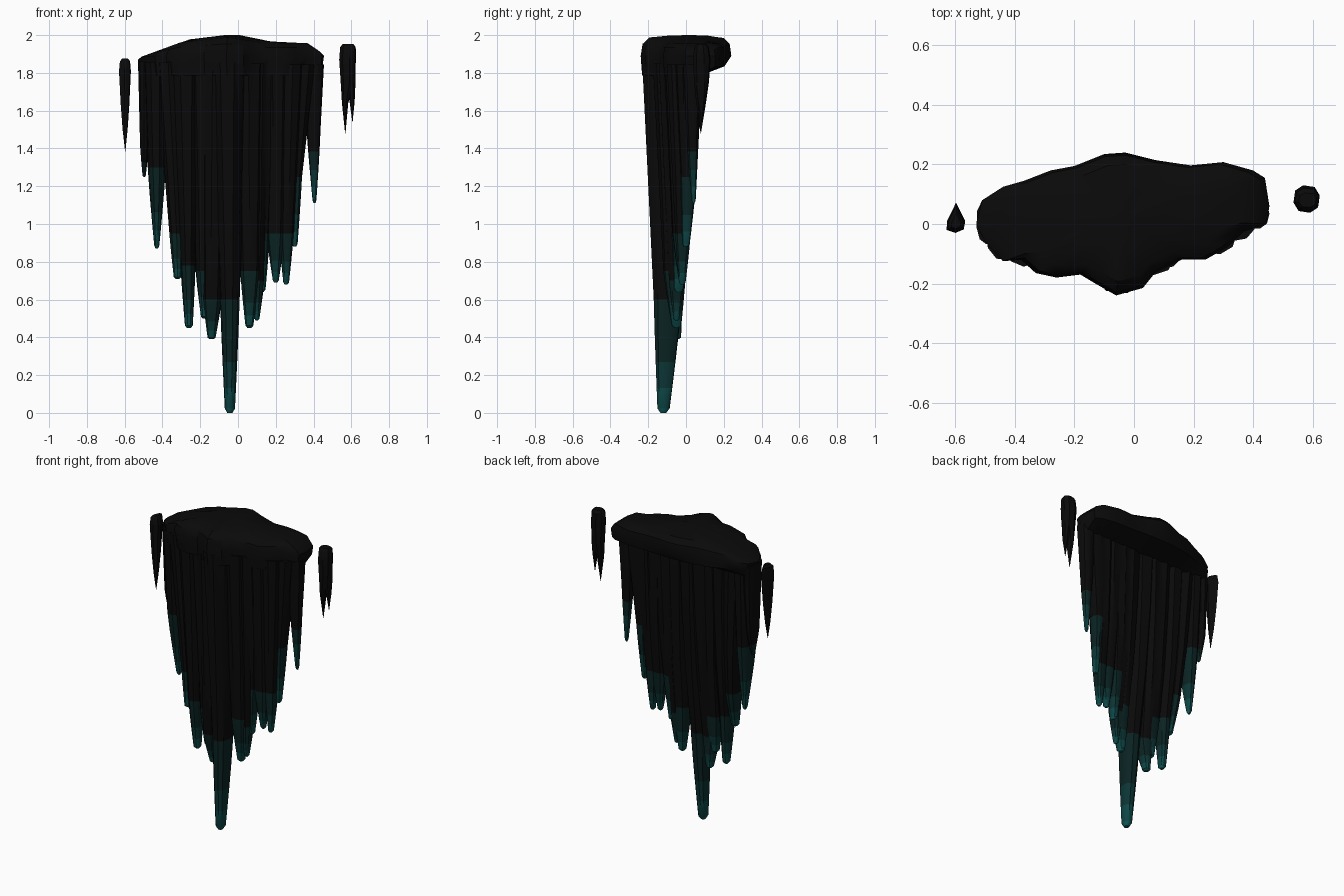
import bpy, bmesh, math

if "Cube" in bpy.data.objects:
    bpy.data.objects.remove(bpy.data.objects["Cube"])

# Shared colours: dark rock fading to teal at the tips
MATS = []
for i, k in enumerate([0, .15, .35, .65, 1]):
    m = bpy.data.materials.new("rock_dark" if i == 0 else f"teal_fade_{i}")
    m.diffuse_color = (.003 + .002 * k, .003 + .092 * k, .003 + .092 * k, 1)
    m.use_nodes = True
    m.node_tree.nodes["Principled BSDF"].inputs["Base Color"].default_value = m.diffuse_color
    MATS.append(m)


def interp(pts, v):
    if v <= pts[0][0]:
        return pts[0][1]
    for (a, p), (b, q) in zip(pts, pts[1:]):
        if v <= b:
            return p + (q - p) * (v - a) / (b - a)
    return pts[-1][1]


FRONT = [(-.53, -.02), (-.45, -.12), (-.3, -.17), (-.17, -.17), (-.05, -.24),
         (.05, -.185), (.15, -.12), (.25, -.12), (.37, -.03), (.455, 0)]
REAR = [(-.12, -.09), (.25, -.07), (.6, -.02), (.9, .02), (1.2, .055), (1.8, .085)]
TOP = [(-.53, 1.88), (-.45, 1.92), (-.3, 1.975), (-.05, 2.0), (.18, 1.965),
       (.4, 1.97), (.455, 1.91)]


def loft(name, rings, mats=None):
    """Bridge closed rings of points, capping both ends."""
    bm = bmesh.new()
    vr = [[bm.verts.new(p) for p in r] for r in rings]
    n = len(vr[0])
    for k, (a, b) in enumerate(zip(vr, vr[1:])):
        for i in range(n):
            f = bm.faces.new((a[i], a[(i + 1) % n], b[(i + 1) % n], b[i]))
            f.material_index = mats[k] if mats else 0
    bm.faces.new(vr[0])
    f = bm.faces.new(vr[-1])
    f.material_index = mats[-1] if mats else 0
    bmesh.ops.recalc_face_normals(bm, faces=bm.faces)
    me = bpy.data.meshes.new(name)
    bm.to_mesh(me)
    bm.free()
    for m in MATS:
        me.materials.append(m)
    ob = bpy.data.objects.new(name, me)
    bpy.context.scene.collection.objects.link(ob)
    return ob


def oval(x, y, z, rx, ry, n=10, turn=0.2):
    pts = []
    for i in range(n):
        a = 2 * math.pi * i / n + turn
        c, s = math.cos(a), math.sin(a)
        pts.append((x + rx * math.copysign(abs(c) ** .85, c),
                    y + ry * math.copysign(abs(s) ** .85, s), z))
    return pts


def column(i, xt, wt, zm, xm, wm, zt, xe, we, ye):
    """Hanging column: top, merging height (m) and blunt tip (e)."""
    z0 = 1.86 - .0013 * i
    rings, mats = [], []

    def span(x, z):
        f = interp(FRONT, x) * .98 + .05 * (z0 - z)
        b = max(interp(REAR, z), f + .03)
        return (f + b) / 2, (b - f) / 2
    for t in (0, .33, .67, 1):
        z = z0 + (zm - z0) * t
        x = xt + (xm - xt) * t
        cy, hd = span(xt, z)
        rings.append(oval(x, cy, z, wt + (wm - wt) * t, hd, turn=.2 + i))
        mats.append(0)
    mats[-1] = 1 if zm < 1.4 else 0
    cy, hd = span(xt, zm)
    for k, t in enumerate((.3, .55, .78, .96)):
        e = t ** 1.15
        rings.append(oval(xm + (xe - xm) * t, cy + (ye - cy) * e, zm + (zt - zm) * t,
                          wm + (we - wm) * e, hd + (we * 1.2 - hd) * e, turn=.2 + i))
        mats.append(min(k + 1, 4) if zt < 1.2 else min(k, 1))
    rings.append(oval(xe, ye, zt, we * .55, we * .6, turn=.2 + i))
    return loft(f"column_{i}", rings, mats)


def fuse(base, others, name):
    """Union all pieces into one clean mesh."""
    col = bpy.data.collections.new("pieces")
    bpy.context.scene.collection.children.link(col)
    for o in others:
        col.objects.link(o)
    mod = base.modifiers.new("union", 'BOOLEAN')
    mod.operation, mod.operand_type = 'UNION', 'COLLECTION'
    mod.collection, mod.solver = col, 'EXACT'
    dg = bpy.context.evaluated_depsgraph_get()
    me = bpy.data.meshes.new_from_object(base.evaluated_get(dg))
    base.modifiers.clear()
    base.data = me
    base.name = name
    for o in others:
        bpy.data.objects.remove(o)
    bpy.data.collections.remove(col)


# Domed ceiling slab with an overhanging rear lip
OUT = [(-.53, 0), (-.51, .08), (-.44, .125), (-.37, .145), (-.28, .18), (-.2, .195),
       (-.1, .235), (-.03, .24), (.07, .215), (.19, .197), (.3, .208), (.4, .18),
       (.44, .155), (.455, .06), (.445, 0), (.37, -.025), (.31, -.08), (.24, -.12),
       (.16, -.12), (.07, -.165), (.03, -.215), (-.06, -.24), (-.13, -.2),
       (-.18, -.17), (-.26, -.18), (-.33, -.165), (-.38, -.12), (-.44, -.125), (-.5, -.06)]
CX, CY = -.03, .02


def ring(s, zf, ymax=9.):
    r = []
    for x, y in OUT:
        x, y = CX + (x - CX) * s, CY + (y - CY) * s
        r.append((x, min(y, ymax * (1 - .2 * abs(x))), zf(x)))
    return r


slab = loft("slab", [
    ring(.97, lambda x: 1.785, .075),
    ring(.985, lambda x: 1.835, .205),
    ring(1, lambda x: min(1.89, interp(TOP, x) - .01)),
    ring(.96, lambda x: 1.88 + .62 * (interp(TOP, x) - 1.88)),
    ring(.82, lambda x: interp(TOP, x) - .012),
    ring(.45, lambda x: interp(TOP, x) - .002),
    ring(.08, lambda x: 2.0)])

# Columns: top x, half width | merge z, x, half width | tip z, x, half width, y
COLS = [
    (-.49, .04, 1.42, -.495, .024, 1.25, -.497, .008, .01),
    (-.435, .065, 1.3, -.43, .048, .87, -.43, .012, 0),
    (-.37, .07, .95, -.325, .04, .71, -.32, .02, -.06),
    (-.28, .085, .78, -.265, .04, .45, -.26, .02, -.05),
    (-.18, .085, .75, -.17, .055, .5, -.175, .02, -.06),
    (-.12, .08, .6, -.135, .05, .39, -.14, .02, -.05),
    (-.05, .1, .6, -.043, .052, 0, -.043, .026, -.12),
    (.06, .09, .75, .065, .055, .45, .06, .02, -.05),
    (.1, .08, .7, .1, .04, .49, .1, .012, -.05),
    (.14, .08, .95, .125, .045, .64, .125, .02, -.04),
    (.2, .08, .95, .2, .05, .69, .2, .014, -.02),
    (.27, .08, .95, .255, .04, .68, .255, .014, -.02),
    (.33, .08, 1.25, .305, .035, .88, .3, .015, 0),
    (.405, .05, 1.5, .4, .037, 1.11, .405, .009, .04)]
fuse(slab, [column(i, *c) for i, c in enumerate(COLS)], "icicle_curtain")

# Small separate shard on the left, roughly triangular in section
TRI = [(-.63, -.02), (-.6, -.03), (-.572, -.018), (-.567, .01), (-.598, .072), (-.628, .01)]


def tri(s, z, cx=-.597, cy=.0):
    return [(cx + (x + .597) * s, cy + y * s, z) for x, y in TRI]


left = loft("left_shard", [tri(.5, 1.875), tri(.85, 1.862), tri(1, 1.81),
                           tri(.72, 1.63), tri(.42, 1.5), tri(.03, 1.385)])

# Twin-pointed shard on the right
right = loft("right_shard", [
    oval(.583, .08, 1.952, .03, .025, 8), oval(.582, .082, 1.935, .042, .04, 8),
    oval(.58, .084, 1.87, .045, .047, 8), oval(.581, .082, 1.75, .038, .04, 8),
    oval(.567, .08, 1.64, .017, .026, 8), oval(.568, .078, 1.48, .001, .001, 8)])
spur = loft("right_spur", [
    oval(.592, .081, 1.88, .03, .03, 8, .5), oval(.598, .083, 1.73, .024, .03, 8, .5),
    oval(.604, .083, 1.65, .014, .02, 8, .5), oval(.606, .083, 1.54, .001, .001, 8, .5)])
fuse(right, [spur], "right_shard")

for ob in (slab, left, right):
    bpy.ops.object.select_all(action='DESELECT')
    ob.select_set(True)
    bpy.context.view_layer.objects.active = ob
    bpy.ops.object.shade_smooth_by_angle(angle=math.radians(35))
